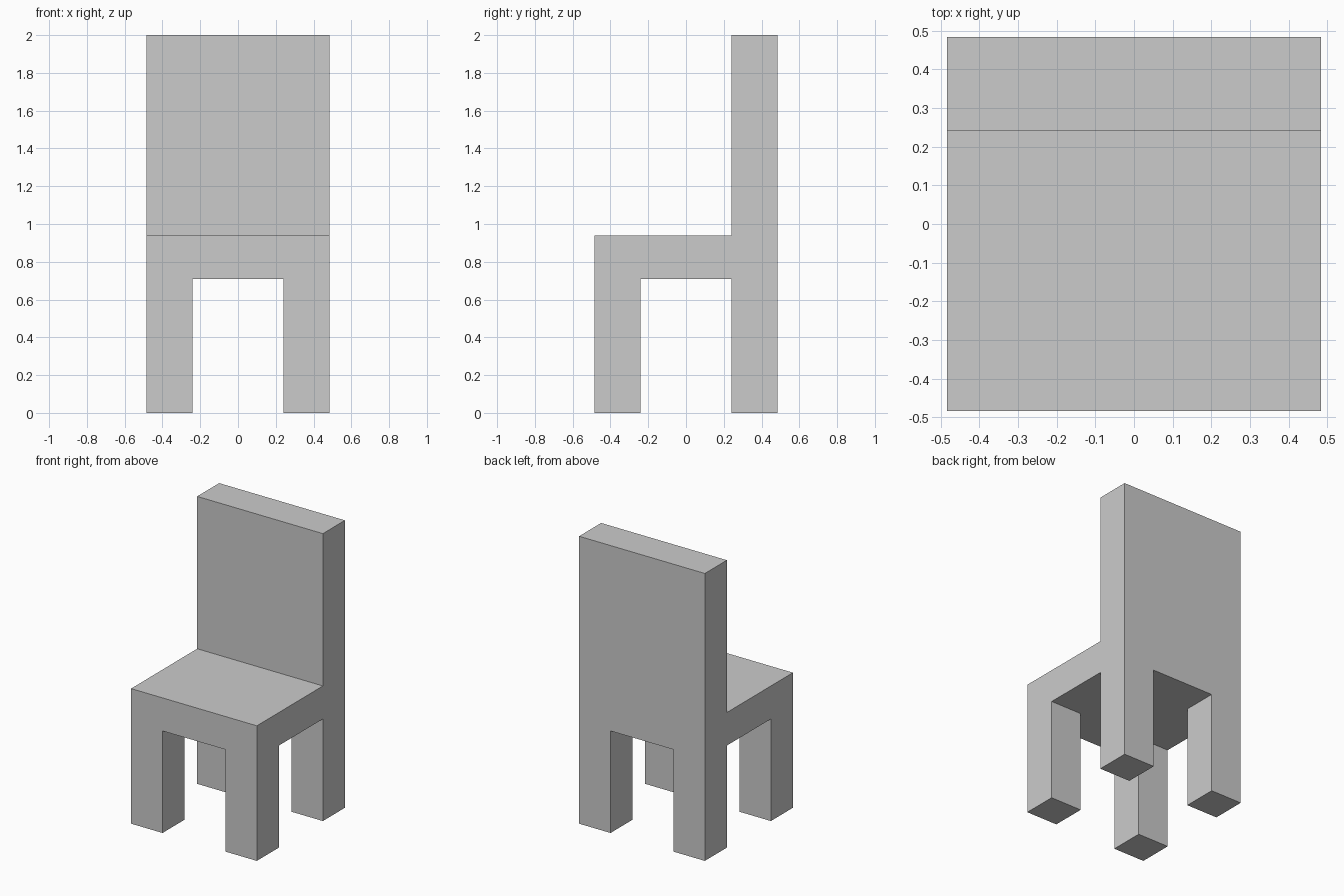
import bpy, bmesh
from math import copysign

if "Cube" in bpy.data.objects:
    bpy.data.objects.remove(bpy.data.objects["Cube"])

OUTER, INNER = 0.484, 0.242
SEAT_LOW, SEAT_HIGH, BACK_TOP = 0.71, 0.94, 2.0


def extrude_to(bm, faces, z):
    """Extrude a face region vertically to height z."""
    new = bmesh.ops.extrude_face_region(bm, geom=faces)["geom"]
    for v in new:
        if isinstance(v, bmesh.types.BMVert):
            v.co.z = z
    bm.normal_update()


def level_faces(bm, z):
    """All horizontal faces lying at height z."""
    return [f for f in bm.faces if all(abs(v.co.z - z) < 1e-4 for v in f.verts)]


bm = bmesh.new()

# Seat: 3 x 3 slab whose outer strips match the leg and backrest thickness
bmesh.ops.create_grid(bm, x_segments=3, y_segments=3, size=1)
for v in bm.verts:
    for i in (0, 1):
        v.co[i] = copysign(OUTER if abs(v.co[i]) > 0.5 else INNER, v.co[i])
    v.co.z = SEAT_LOW
extrude_to(bm, bm.faces[:], SEAT_HIGH)
bmesh.ops.recalc_face_normals(bm, faces=bm.faces[:])

# Backrest: rear strip pulled up
rear = [f for f in level_faces(bm, SEAT_HIGH) if f.calc_center_median().y > INNER]
extrude_to(bm, rear, BACK_TOP)

# Legs: the four underside corners pulled down
corners = [f for f in level_faces(bm, SEAT_LOW)
           if min(abs(c) for c in f.calc_center_median().xy) > INNER]
extrude_to(bm, corners, 0.0)

# Merge coplanar faces into clean flat sides
bmesh.ops.recalc_face_normals(bm, faces=bm.faces[:])
bmesh.ops.dissolve_limit(bm, angle_limit=0.01, verts=bm.verts[:], edges=bm.edges[:])

mesh = bpy.data.meshes.new("chair")
bm.to_mesh(mesh)
bm.free()
bpy.context.collection.objects.link(bpy.data.objects.new("chair", mesh))
